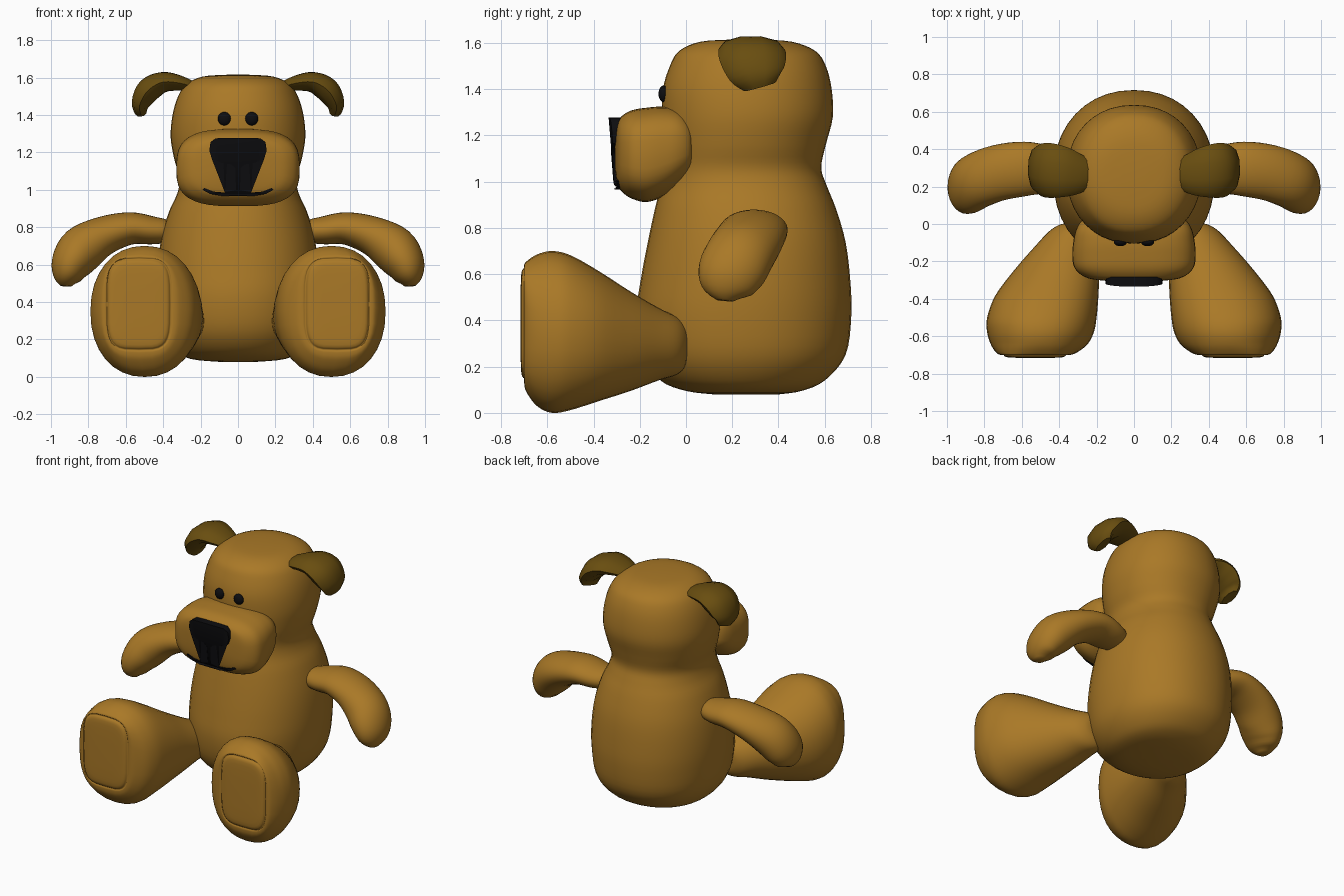
import bpy, bmesh
from math import sin, cos, pi, copysign
from mathutils import Vector as V

if "Cube" in bpy.data.objects:
    bpy.data.objects.remove(bpy.data.objects["Cube"])


def material(name, rgb):
    m = bpy.data.materials.new(name)
    m.diffuse_color = (*rgb, 1)
    m.use_nodes = True
    m.node_tree.nodes["Principled BSDF"].inputs["Base Color"].default_value = m.diffuse_color
    return m


FUR = material("fur", (0.40, 0.19, 0.02))
DARK = material("dark_fur", (0.14, 0.075, 0.005))
BLACK = material("black", (0.004, 0.004, 0.005))


def finish(name, bm, mat, mirror=False, angle=50):
    bmesh.ops.recalc_face_normals(bm, faces=bm.faces)
    me = bpy.data.meshes.new(name)
    bm.to_mesh(me)
    bm.free()
    me.materials.append(mat)
    ob = bpy.data.objects.new(name, me)
    bpy.context.collection.objects.link(ob)
    bpy.ops.object.select_all(action='DESELECT')
    ob.select_set(True)
    bpy.context.view_layer.objects.active = ob
    bpy.ops.object.shade_smooth_by_angle(angle=angle * pi / 180)
    if mirror:
        ob.modifiers.new("mirror", 'MIRROR')
    return ob


def smooth_rows(rows, steps=4):
    """Catmull-Rom interpolation of rows of numbers."""
    out = []
    for i in range(len(rows) - 1):
        p = [rows[max(0, min(len(rows) - 1, i + k))] for k in (-1, 0, 1, 2)]
        for s in range(steps):
            t = s / steps
            out.append([b + 0.5 * t * (c - a + t * (2*a - 5*b + 4*c - d + t * (3*(b - c) + d - a)))
                        for a, b, c, d in zip(*p)])
    return out + [list(rows[-1])]


def loft(name, sections, mat, mirror=False, seg=32):
    """Skin superellipse sections given as (centre, u, v, exponent)."""
    bm = bmesh.new()
    rings = []
    for c, u, v, n in sections:
        ring = []
        for k in range(seg):
            a = 2 * pi * k / seg
            x, y = (copysign(abs(f) ** (2 / n), f) for f in (cos(a), sin(a)))
            ring.append(bm.verts.new(c + u * x + v * y))
        rings.append(ring)
    for r, q in zip(rings, rings[1:]):
        for k in range(seg):
            j = (k + 1) % seg
            bm.faces.new((r[k], r[j], q[j], q[k]))
    bm.faces.new(rings[0])
    bm.faces.new(rings[-1])
    return finish(name, bm, mat, mirror)


def tube(rows):
    """Rows of x, y, z, half width, half thickness swept along their path."""
    rows = smooth_rows(rows)
    pts = [V(r[:3]) for r in rows]
    out = []
    for i, r in enumerate(rows):
        t = (pts[min(i + 1, len(pts) - 1)] - pts[max(i - 1, 0)]).normalized()
        w = V((0, 1, 0))
        w = (w - t * w.dot(t)).normalized()
        out.append((pts[i], w * r[3], t.cross(w) * r[4], 2))
    return out


# Body and head in one skin: z, front y, back y, half width
body = [(.08, .12, .40, .10), (.095, .0, .5, .25), (.14, -.11, .6, .335), (.25, -.19, .69, .405),
        (.42, -.215, .715, .43), (.58, -.195, .71, .43), (.74, -.165, .69, .41),
        (.88, -.135, .65, .37), (.98, -.11, .61, .325), (1.06, -.1, .585, .312),
        (1.16, -.1, .605, .34), (1.28, -.105, .635, .36), (1.4, -.1, .63, .35),
        (1.5, -.07, .605, .32), (1.565, -.03, .56, .275), (1.605, .06, .46, .19),
        (1.615, .2, .32, .06)]
loft("body", [(V((0, (f + b) / 2, z)), V((w, 0, 0)), V((0, (b - f) / 2, 0)), 2.15)
              for z, f, b, w in smooth_rows(body)], FUR, seg=40)

# Muzzle: y, half width, bottom z, top z, exponent
muzzle = [(.035, .2, 1.05, 1.24, 2.5), (.02, .275, 1.03, 1.28, 2.8), (-.03, .31, .985, 1.315, 3),
          (-.1, .325, .935, 1.325, 3), (-.17, .33, .912, 1.32, 3), (-.23, .32, .925, 1.31, 3),
          (-.27, .285, .95, 1.29, 3), (-.295, .225, .985, 1.26, 3), (-.308, .1, 1.06, 1.19, 2.5)]
loft("muzzle", [(V((0, y, (a + b) / 2)), V((w, 0, 0)), V((0, 0, (b - a) / 2)), n)
                for y, w, a, b, n in smooth_rows(muzzle)], FUR, seg=40)

# Legs with a slightly raised sole: y, inner x, outer x, bottom z, top z, exponent
leg = [(.005, .23, .36, .24, .36, 2), (-.005, .19, .4, .2, .385, 2), (-.04, .18, .455, .165, .415, 2),
       (-.12, .18, .53, .14, .455, 2), (-.24, .185, .635, .095, .525, 2.1),
       (-.38, .19, .74, .05, .615, 2.2), (-.5, .2, .785, .012, .682, 2.2),
       (-.58, .215, .785, 0, .7, 2.2), (-.645, .25, .765, .03, .685, 2.3),
       (-.69, .31, .735, .09, .655, 2.8), (-.7, .345, .71, .13, .64, 3.5),
       (-.697, .36, .7, .145, .63, 4), (-.712, .38, .68, .17, .605, 4),
       (-.716, .45, .6, .28, .5, 3)]
loft("leg", [(V(((i + o) / 2, y, (a + b) / 2)), V(((o - i) / 2, 0, 0)), V((0, 0, (b - a) / 2)), n)
             for y, i, o, a, b, n in smooth_rows(leg)], FUR, True)

# Drooping arms
loft("arm", tube([(.35, .28, .775, .03, .03), (.38, .28, .778, .09, .06), (.46, .29, .783, .125, .075),
                  (.58, .295, .793, .145, .087), (.72, .275, .753, .15, .105),
                  (.83, .235, .685, .15, .125), (.89, .195, .605, .145, .11),
                  (.915, .175, .53, .11, .075), (.92, .17, .485, .035, .03)]), FUR, True)

# Folded ears, coarser than the rest
loft("ear", tube([(.22, .27, 1.545, .07, .025), (.31, .27, 1.57, .115, .042),
                  (.40, .28, 1.575, .14, .057), (.475, .29, 1.535, .145, .068),
                  (.52, .305, 1.465, .12, .05), (.52, .32, 1.41, .07, .03)]), DARK, True, 10)

# Eyes
bm = bmesh.new()
bmesh.ops.create_uvsphere(bm, u_segments=20, v_segments=12, radius=1)
bmesh.ops.scale(bm, vec=(.035, .022, .036), verts=bm.verts)
bmesh.ops.translate(bm, vec=(.073, -.097, 1.38), verts=bm.verts)
finish("eye", bm, BLACK, True)

# Nose and mouth: one mirrored outline extruded along a gently curved plate
half = [(.06, 1.278), (.12, 1.275), (.147, 1.255), (.153, 1.21), (.14, 1.165), (.09, 1.145),
        (.035, 1.135), (.014, 1.115), (.011, 1.0), (.07, .985), (.13, .99), (.18, 1.01),
        (.19, 1.0), (.15, .978), (.08, .966), (.02, .97)]
outline = half + [(-x, z) for x, z in reversed(half)]
bm = bmesh.new()
front = [bm.verts.new((x, -.336 + .08 * (1.27 - z) + .5 * x * x, z)) for x, z in outline]
back = [bm.verts.new(v.co + V((0, .055, 0))) for v in front]
caps = [bm.faces.new(front), bm.faces.new(back)]
for k in range(len(front)):
    j = (k + 1) % len(front)
    bm.faces.new((front[k], front[j], back[j], back[k]))
bmesh.ops.triangulate(bm, faces=caps)
finish("nose_and_mouth", bm, BLACK)
